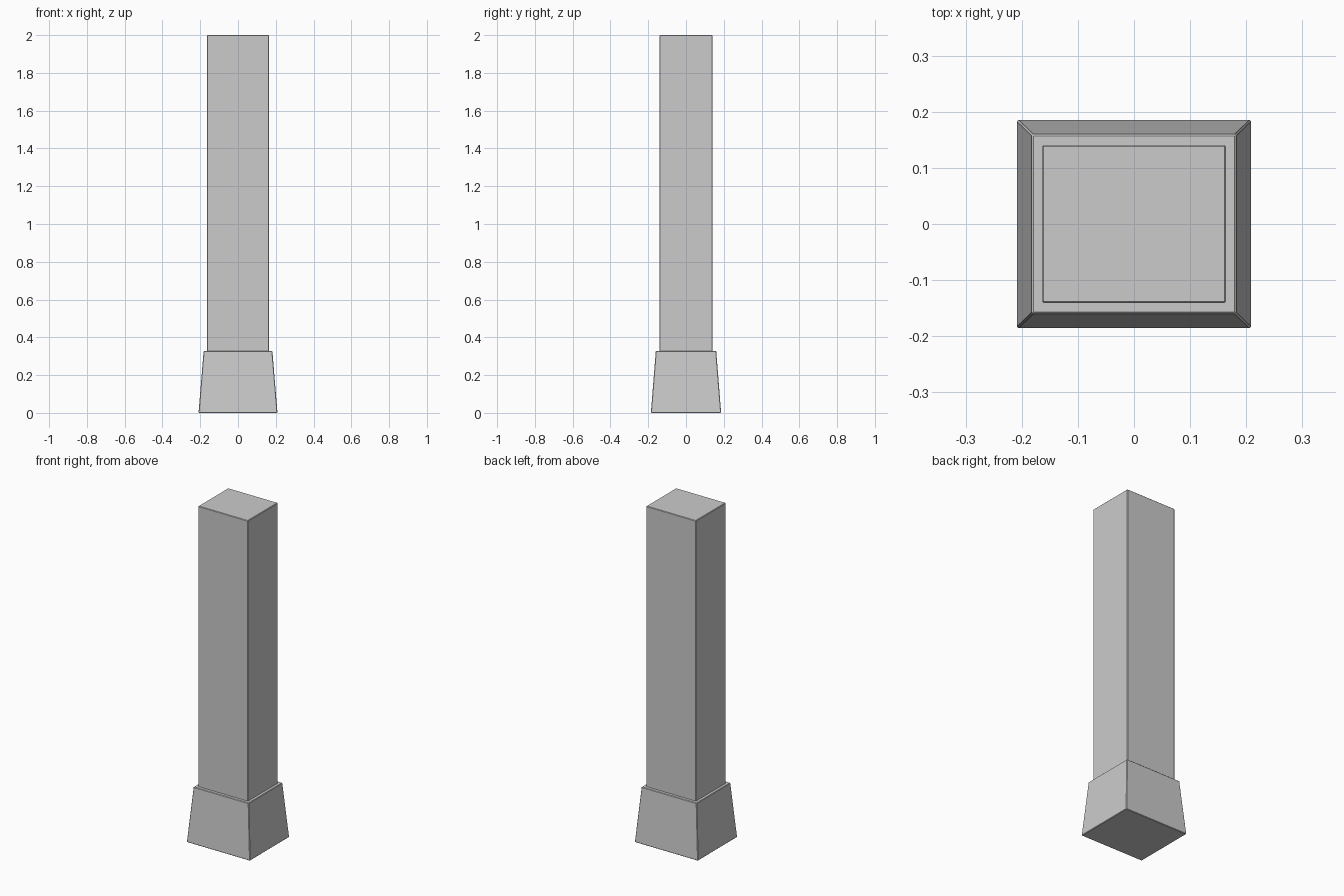
import bpy, bmesh

if "Cube" in bpy.data.objects:
    bpy.data.objects.remove(bpy.data.objects["Cube"])


def tapered_block(name, bottom, top, z0, z1, bevel=0.003):
    """Rectangular block with separate bottom and top half-sizes and fine chamfers."""
    bm = bmesh.new()
    bmesh.ops.create_cube(bm, size=2)
    for v in bm.verts:
        hx, hy = top if v.co.z > 0 else bottom
        v.co = (v.co.x * hx, v.co.y * hy, z1 if v.co.z > 0 else z0)
    bmesh.ops.bevel(bm, geom=bm.edges[:], offset=bevel, segments=1,
                    profile=0.5, affect='EDGES')
    mesh = bpy.data.meshes.new(name)
    bm.to_mesh(mesh)
    bm.free()
    obj = bpy.data.objects.new(name, mesh)
    bpy.context.collection.objects.link(obj)
    return obj


BASE_TOP = 0.327

# Flared plinth
tapered_block("column_base", (0.209, 0.186), (0.182, 0.16), 0, BASE_TOP)

# Straight shaft, seated just into the plinth
tapered_block("column_shaft", (0.164, 0.141), (0.164, 0.141), BASE_TOP - 0.004, 2.0)
